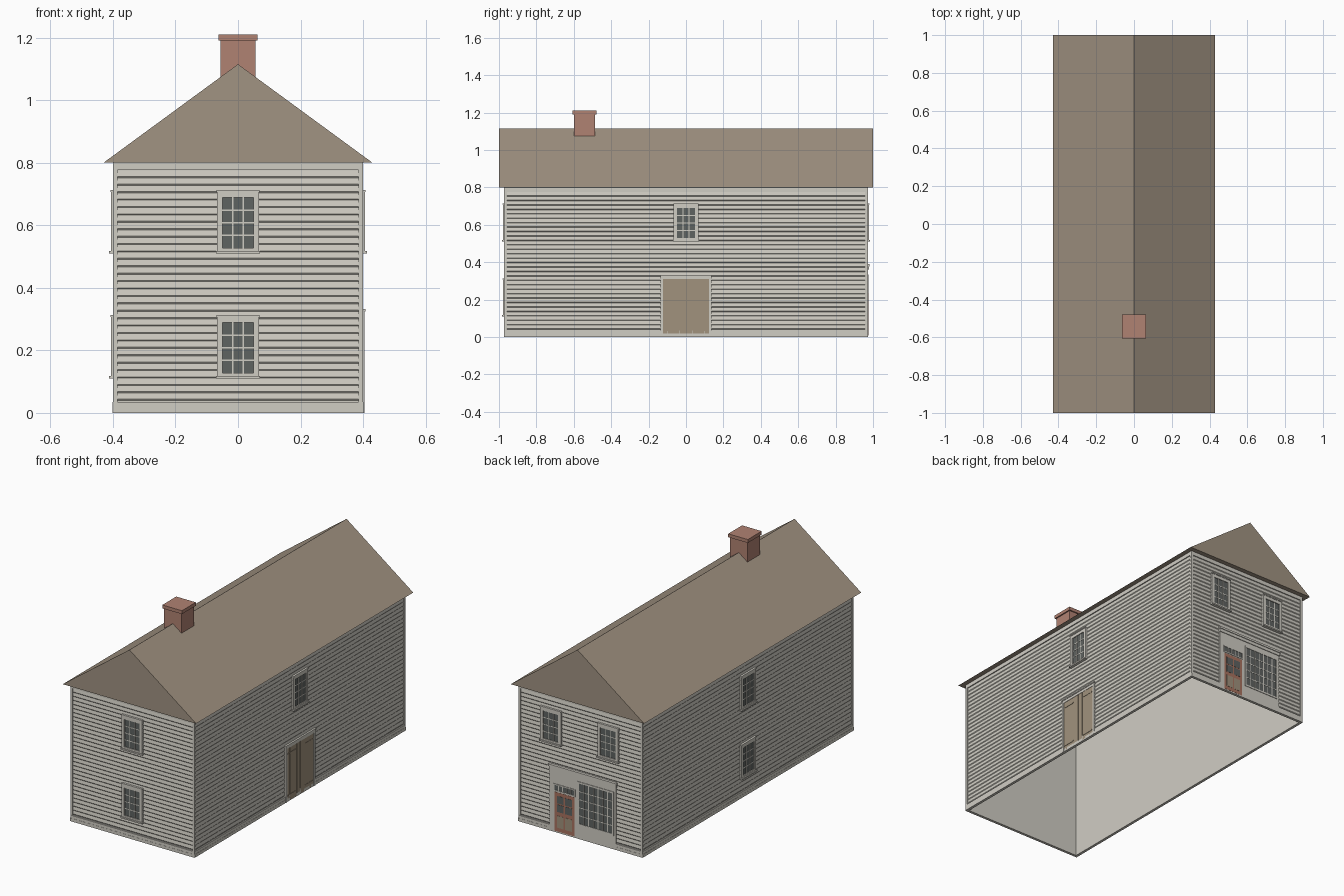
import bpy, bmesh
from math import radians
from mathutils import Matrix

if "Cube" in bpy.data.objects:
    bpy.data.objects.remove(bpy.data.objects["Cube"])


def material(name, *srgb):
    rgb = [((c / 255 + 0.055) / 1.055) ** 2.4 for c in srgb]
    m = bpy.data.materials.new(name)
    m.use_nodes = True
    m.diffuse_color = (*rgb, 1)
    bsdf = m.node_tree.nodes["Principled BSDF"]
    bsdf.inputs["Base Color"].default_value = (*rgb, 1)
    bsdf.inputs["Roughness"].default_value = 0.9
    return m


PAINT = material("pale grey paint", 208, 205, 196)
ROOF = material("brown shingle", 161, 147, 130)
BRICK = material("red brick", 176, 130, 114)
GLASS = material("dark glass", 95, 99, 97)
WOOD = material("bare wood", 161, 146, 125)
RED = material("red brown door paint", 168, 115, 96)

HX, HY, EAVE = 0.40, 0.972, 0.80
# each wall: turn about z and distance from the centre
WALLS = {"front": (0, HY), "left": (90, HX), "back": (180, HY), "right": (270, HX)}


def finish(bm, name, mat):
    bmesh.ops.recalc_face_normals(bm, faces=bm.faces)
    me = bpy.data.meshes.new(name)
    bm.to_mesh(me)
    bm.free()
    me.materials.append(mat)
    ob = bpy.data.objects.new(name, me)
    bpy.context.collection.objects.link(ob)


def boxes(name, mat, items, wall=None):
    """Boxes (u0, u1, z0, z1, out0, out1); 'out' is measured from the wall plane."""
    angle, dist = WALLS[wall] if wall else (0, 0)
    turn = Matrix.Rotation(radians(angle), 4, "Z")
    bm = bmesh.new()
    for u0, u1, z0, z1, o0, o1 in items:
        place = Matrix.Translation(((u0 + u1) / 2, -dist - (o0 + o1) / 2, (z0 + z1) / 2))
        size = Matrix.Diagonal((u1 - u0, o1 - o0, z1 - z0, 1))
        bmesh.ops.create_cube(bm, size=1, matrix=turn @ place @ size)
    finish(bm, name, mat)


def border(u0, u1, z0, z1, w, o0, o1):
    """Four strips around an opening."""
    return [(u0 - w, u0, z0 - w, z1 + w, o0, o1), (u1, u1 + w, z0 - w, z1 + w, o0, o1),
            (u0, u1, z1, z1 + w, o0, o1), (u0, u1, z0 - w, z0, o0, o1)]


def bars(u0, u1, z0, z1, cols, rows, o0, o1, t=0.0024):
    """Glazing bars that split an opening into panes."""
    us = [u0 + (u1 - u0) * i / cols for i in range(1, cols)]
    zs = [z0 + (z1 - z0) * i / rows for i in range(1, rows)]
    return ([(u - t, u + t, z0, z1, o0, o1) for u in us]
            + [(u0, u1, z - t, z + t, o0, o1) for z in zs])


# clapboard walls: stacked rings around a hollow shell, open below,
# each board slightly thicker at its lower lip
def clapboards():
    bm = bmesh.new()
    bottom, top, count = 0.04, 0.775, 31
    step = (top - bottom) / count
    inner, recess, lip = 0.014, 0.006, 0.003
    profile = [(EAVE, inner), (0, inner), (0, recess)]
    for i in range(count):
        z = bottom + i * step
        profile += [(z, recess), (z + 0.004, lip)]
    profile += [(top, recess), (EAVE, recess)]
    rings = []
    for z, inset in profile:
        x, y = HX - inset, HY - inset
        rings.append([bm.verts.new((a * x, b * y, z))
                      for a, b in ((-1, -1), (1, -1), (1, 1), (-1, 1))])
    for low, high in zip(rings, rings[1:] + rings[:1]):
        for i in range(4):
            j = (i + 1) % 4
            bm.faces.new((low[i], low[j], high[j], high[i]))
    finish(bm, "clapboard_walls", PAINT)


clapboards()

# corner boards, frieze and base boards
for wall in WALLS:
    half = HX if wall in ("front", "back") else HY
    boxes(wall + "_trim", PAINT, [
        (-half, -half + 0.014, 0, EAVE, -0.012, 0),
        (half - 0.014, half, 0, EAVE, -0.012, 0),
        (-half, half, 0.777, EAVE, -0.012, 0),
        (-half, half, 0, 0.018, -0.012, 0.002),
        (-half, half, 0.018, 0.035, -0.012, 0.001)], wall)

# roof: closed gable prism
bm = bmesh.new()
ends = [[bm.verts.new((x, y, z)) for x, z in ((-0.43, EAVE), (0.43, EAVE), (0, 1.115))]
        for y in (-1, 1)]
for end in ends:
    bm.faces.new(end)
for i in range(3):
    j = (i + 1) % 3
    bm.faces.new((ends[0][i], ends[0][j], ends[1][j], ends[1][i]))
finish(bm, "roof", ROOF)

# chimney
boxes("chimney", BRICK, [(-0.056, 0.056, 1.0, 1.19, 0.486, 0.6),
                         (-0.063, 0.063, 1.19, 1.21, 0.479, 0.607)])


# sash windows
def sash_window(name, wall, u, z):
    a, b, c, d = u - 0.049, u + 0.049, z + 0.014, z + 0.175
    boxes(name + "_glass", GLASS, [(a, b, c, d, -0.012, 0.001)], wall)
    boxes(name + "_bars", PAINT, bars(a, b, c, d, 3, 4, -0.005, 0.002), wall)
    boxes(name + "_frame", PAINT, border(a, b, c, d, 0.018, -0.012, 0.006)
          + [(u - 0.07, u + 0.07, z - 0.004, z + 0.004, -0.012, 0.012),
             (u - 0.068, u + 0.068, z + 0.193, z + 0.199, -0.012, 0.008)], wall)


LOW, HIGH = 0.114, 0.514
for wall, u, z in (("front", 0, LOW), ("front", 0, HIGH), ("right", 0, LOW),
                   ("right", 0, HIGH), ("left", 0, HIGH),
                   ("back", -0.19, HIGH), ("back", 0.18, HIGH)):
    level = "lower" if z == LOW else "upper"
    side = "" if u == 0 else ("_a" if u < 0 else "_b")
    sash_window(f"{wall}_{level}_window{side}", wall, u, z)

# barn doors on the left wall
boxes("barn_door_frame", PAINT, [
    (-0.137, -0.123, 0, 0.31, -0.012, 0.004), (0.123, 0.137, 0, 0.31, -0.012, 0.004),
    (-0.137, 0.137, 0.31, 0.325, -0.012, 0.004),
    (-0.14, 0.14, 0.325, 0.332, -0.012, 0.007)], "left")
seams = (-0.123, -0.097, -0.033, 0, 0.033, 0.097, 0.123)
boxes("barn_door_planks", WOOD, [(a + 0.001, b - 0.001, 0.004, 0.31, -0.01, 0.002)
                                 for a, b in zip(seams, seams[1:])], "left")
boxes("barn_door_backing", WOOD, [(-0.123, 0.123, 0.002, 0.31, -0.012, 0)], "left")
boxes("barn_door_hinges", WOOD, [(s * 0.08 - 0.038, s * 0.08 + 0.038, z, z + 0.006, 0, 0.004)
                                 for s in (-1, 1) for z in (0.032, 0.275)], "left")

# shop front on the back wall, nearly flush
W = "back"
boxes("shop_front_panel", PAINT, [(-0.197, 0.23, 0, 0.365, -0.012, 0.002)], W)
boxes("shop_front_cornice", PAINT, [(-0.2, 0.233, 0.36, 0.378, -0.01, 0.006),
                                    (-0.203, 0.236, 0.378, 0.39, -0.01, 0.01)], W)

# shop window
a, b, c, d = -0.006, 0.208, 0.09, 0.325
boxes("shop_window_glass", GLASS, [(a, b, c, d, 0, 0.003)], W)
boxes("shop_window_bars", PAINT, bars(a, b, c, d, 7, 5, 0, 0.004), W)
boxes("shop_window_frame", PAINT, border(a, b, c, d, 0.01, 0, 0.005), W)

# shop door with transom
a, b = -0.165, -0.037
boxes("shop_door", RED, [(a, b, 0.008, 0.235, 0, 0.003)], W)
mid = (a + b) / 2
columns = (a + 0.016, mid + 0.005)
boxes("shop_door_glass", GLASS, [(s, s + 0.043, z, z + 0.043, 0.002, 0.004)
                                 for s in columns for z in (0.122, 0.172)], W)
boxes("shop_door_panels", WOOD, [(s, s + 0.043, 0.03, 0.1, 0.002, 0.004)
                                 for s in columns], W)
boxes("transom_glass", GLASS, [(a, b, 0.246, 0.276, 0, 0.003)], W)
boxes("transom_bars", PAINT, bars(a, b, 0.246, 0.276, 5, 1, 0, 0.004), W)
boxes("transom_frame", PAINT, border(a, b, 0.246, 0.276, 0.006, 0, 0.005), W)
